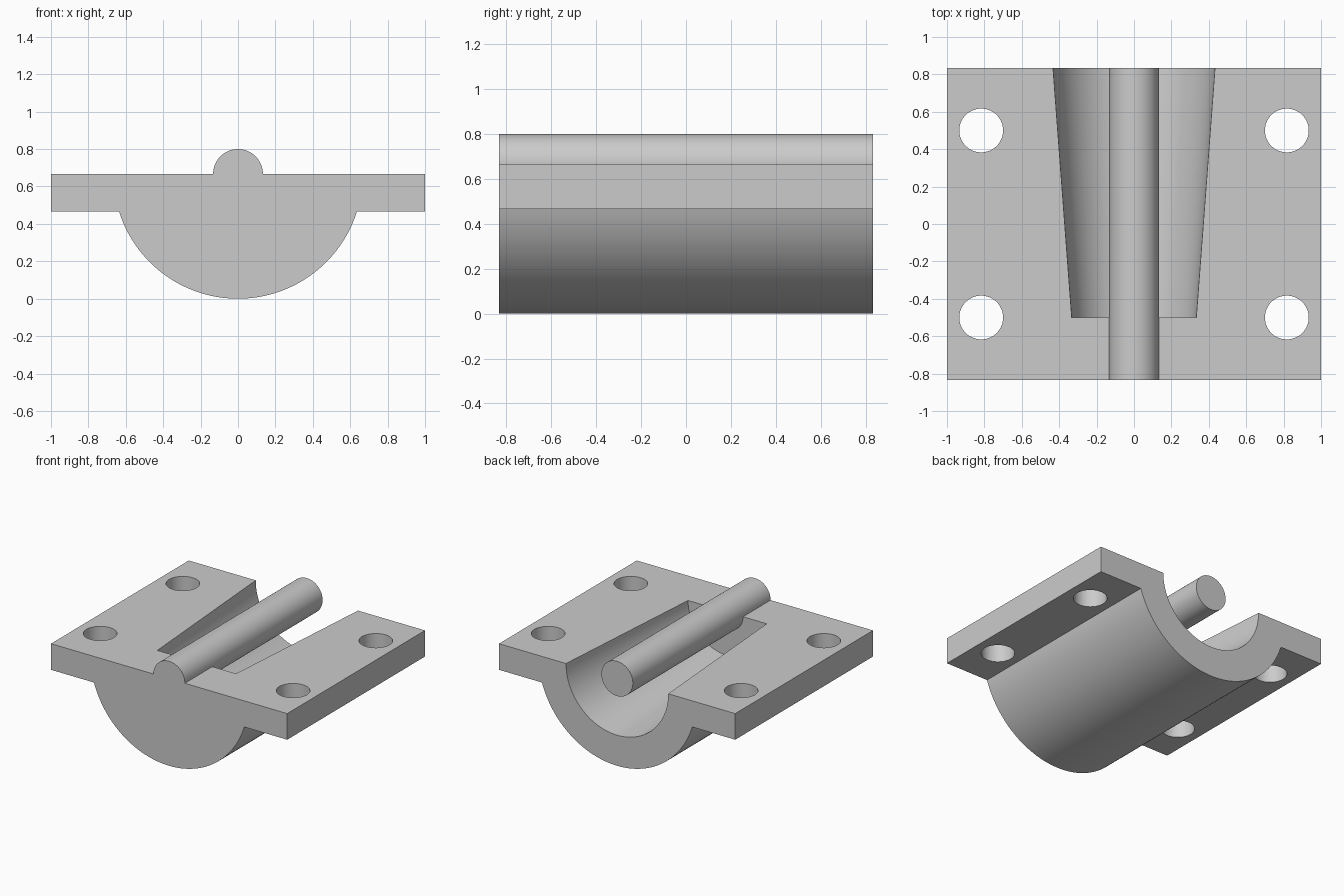
import bpy, bmesh, math
from mathutils import Matrix

cube = bpy.data.objects.get("Cube")
if cube:
    bpy.data.objects.remove(cube, do_unlink=True)

# Main dimensions
HALF_LENGTH = 0.833
TOP = 0.667           # height of the flat top and of the shared axis
FLANGE = 0.2          # flange thickness
SHELL_R = 0.667
ROD_R = 0.133
HOLE_R = 0.117

grey = bpy.data.materials.new("plain grey")
grey.use_nodes = True
colour = (0.6, 0.6, 0.6, 1)
grey.diffuse_color = colour
grey.node_tree.nodes["Principled BSDF"].inputs["Base Color"].default_value = colour


def add_object(name, bm):
    bmesh.ops.recalc_face_normals(bm, faces=bm.faces)
    mesh = bpy.data.meshes.new(name)
    bm.to_mesh(mesh)
    bm.free()
    mesh.materials.append(grey)
    obj = bpy.data.objects.new(name, mesh)
    bpy.context.collection.objects.link(obj)
    return obj


def lengthwise_cone(name, y0, y1, r0, r1):
    """Round solid along y on the shared axis."""
    bm = bmesh.new()
    place = Matrix.Translation((0, (y0 + y1) / 2, TOP)) @ Matrix.Rotation(-math.pi / 2, 4, "X")
    bmesh.ops.create_cone(bm, cap_ends=True, segments=96, radius1=r0, radius2=r1,
                          depth=y1 - y0, matrix=place)
    return add_object(name, bm)


def upright_hole(x, y):
    bm = bmesh.new()
    bmesh.ops.create_cone(bm, cap_ends=True, segments=64, radius1=HOLE_R, radius2=HOLE_R,
                          depth=1, matrix=Matrix.Translation((x, y, TOP)))
    return add_object("bolt_hole_cutter", bm)


def combine(target, tool, operation):
    """Apply a boolean and discard the helper."""
    tool.hide_render = True
    mod = target.modifiers.new(operation.title(), "BOOLEAN")
    mod.operation, mod.solver, mod.object = operation, "EXACT", tool
    bpy.context.view_layer.objects.active = target
    bpy.ops.object.modifier_apply(modifier=mod.name)
    bpy.data.objects.remove(tool, do_unlink=True)


# Half-round shell with side flanges, extruded along its length
start = math.asin(FLANGE / SHELL_R)
steps = 64
profile = [(-1, TOP), (-1, TOP - FLANGE)]
for i in range(steps + 1):
    a = math.pi + start + (math.pi - 2 * start) * i / steps
    profile.append((SHELL_R * math.cos(a), TOP + SHELL_R * math.sin(a)))
profile += [(1, TOP - FLANGE), (1, TOP)]
bm = bmesh.new()
face = bm.faces.new([bm.verts.new((x, -HALF_LENGTH, z)) for x, z in profile])
extruded = bmesh.ops.extrude_face_region(bm, geom=[face])["geom"]
bmesh.ops.translate(bm, vec=(0, 2 * HALF_LENGTH, 0),
                    verts=[v for v in extruded if isinstance(v, bmesh.types.BMVert)])
body = add_object("flanged_half_shell_with_rod", bm)

# Tapered cavity, open at the back
slope = 0.1 / 1.333
cavity_end = HALF_LENGTH + 0.1
cavity = lengthwise_cone("cavity_cutter", -0.5, cavity_end,
                         0.333, 0.333 + slope * (cavity_end + 0.5))
combine(body, cavity, "DIFFERENCE")

# Four bolt holes in the flanges
for x in (-0.817, 0.817):
    for y in (-0.5, 0.5):
        combine(body, upright_hole(x, y), "DIFFERENCE")

# Central rod, held by the closed front end
rod = lengthwise_cone("centre_rod", -HALF_LENGTH, HALF_LENGTH, ROD_R, ROD_R)
combine(body, rod, "UNION")

# Smooth curved walls, sharp edges
bpy.ops.object.select_all(action="DESELECT")
body.select_set(True)
bpy.context.view_layer.objects.active = body
bpy.ops.object.shade_smooth_by_angle(angle=math.radians(30))
